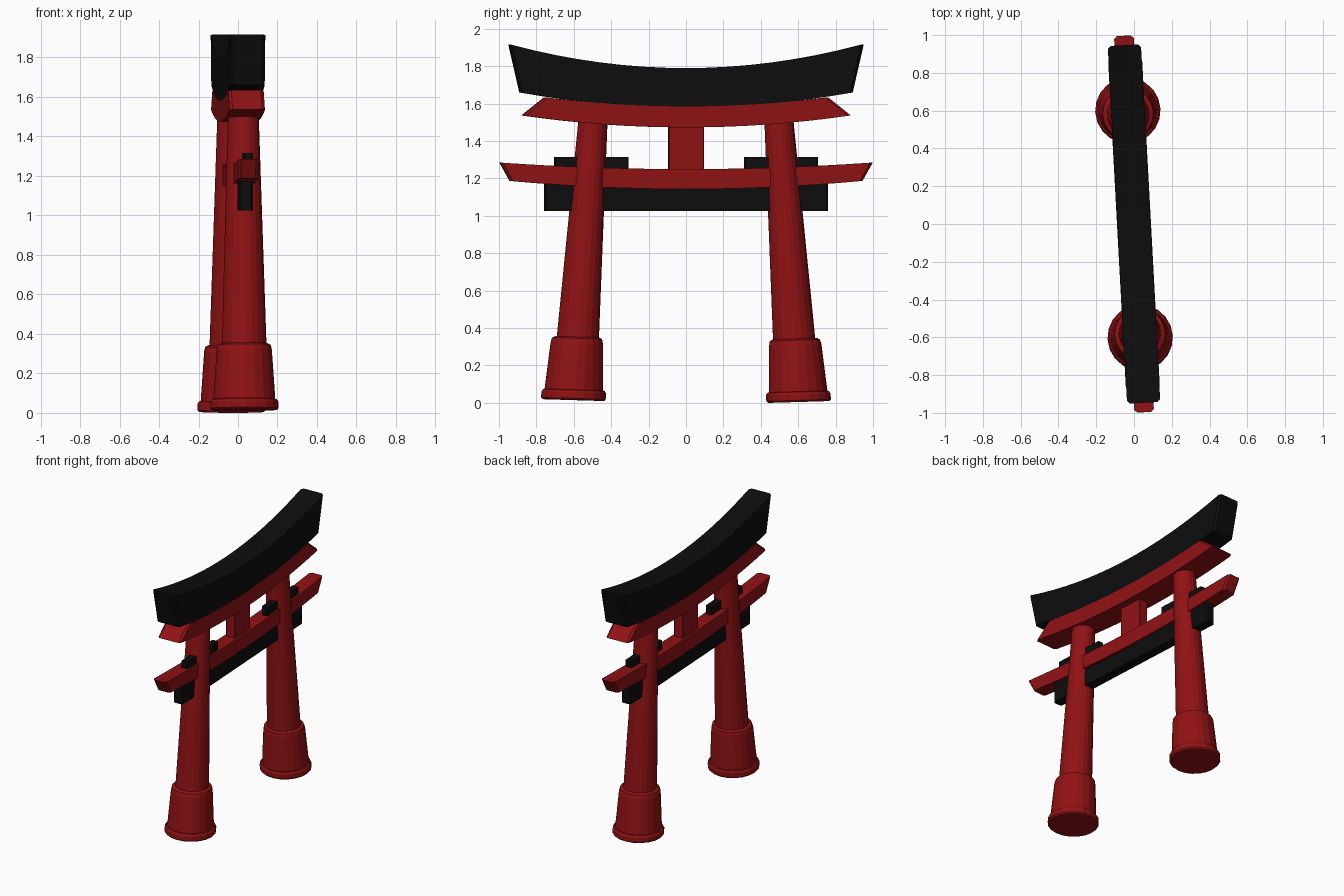
import bpy, bmesh, math

if "Cube" in bpy.data.objects:
    bpy.data.objects.remove(bpy.data.objects["Cube"])

YAW = math.radians(3.1)      # whole gate is turned slightly about z
SIDES = 20


def material(name, rgb):
    m = bpy.data.materials.new(name)
    m.diffuse_color = (*rgb, 1)
    m.use_nodes = True
    m.node_tree.nodes["Principled BSDF"].inputs["Base Color"].default_value = m.diffuse_color
    return m


RED = material("red_paint", (0.28, 0.006, 0.007))
BLACK = material("black_paint", (0.004, 0.004, 0.004))


def finish(name, bm, mat, smooth=False):
    bmesh.ops.recalc_face_normals(bm, faces=bm.faces)
    me = bpy.data.meshes.new(name)
    bm.to_mesh(me)
    bm.free()
    me.materials.append(mat)
    ob = bpy.data.objects.new(name, me)
    bpy.context.collection.objects.link(ob)
    ob.rotation_euler.z = YAW
    if smooth:
        bpy.ops.object.select_all(action='DESELECT')
        ob.select_set(True)
        bpy.context.view_layer.objects.active = ob
        bpy.ops.object.shade_smooth_by_angle(angle=math.radians(20))
    return ob


def loft(bm, rings):
    """Skin a list of point rings and cap both ends."""
    loops = [[bm.verts.new(p) for p in r] for r in rings]
    n = len(loops[0])
    for a, b in zip(loops, loops[1:]):
        for i in range(n):
            j = (i + 1) % n
            bm.faces.new((a[i], a[j], b[j], b[i]))
    bm.faces.new(loops[0])
    bm.faces.new(loops[-1])


def beam(name, mat, half_w, top, bottom, x=0, y=0, chamfer=0.015, segs=16):
    """Curved beam; top and bottom are (half length, middle z, end z)."""
    cut = 1 - chamfer / top[0]
    ts = [-1] + [cut * (2 * i / segs - 1) for i in range(segs + 1)] + [1]
    rings = []
    for t in ts:
        w = half_w - (chamfer if abs(t) == 1 else 0)
        (yt, zt), (yb, zb) = [(y + L * t, m + (e - m) * t * t)
                              for L, m, e in (top, bottom)]
        rings.append([(x - w, yb, zb), (x + w, yb, zb),
                      (x + w, yt, zt), (x - w, yt, zt)])
    bm = bmesh.new()
    loft(bm, rings)
    finish(name, bm, mat, smooth=segs > 1)


def column(name, side, profile, lift):
    """Leaning round part; profile rows are (centre y, z, radius, tilt)."""
    bm = bmesh.new()
    rings = []
    for cy, z, r, tilt in profile:
        ring = []
        for i in range(SIDES):
            a = 2 * math.pi * i / SIDES
            dy = r * math.sin(a)
            ring.append((r * math.cos(a), side * (cy + dy), z + lift + tilt * dy))
        rings.append(ring)
    loft(bm, rings)
    finish(name, bm, RED)


# Roof beam and the red beam beneath it
beam("roof_beam", BLACK, 0.088, (0.948, 1.79, 1.917), (0.889, 1.58, 1.66))
beam("under_roof_beam", RED, 0.09, (0.757, 1.585, 1.634), (0.878, 1.473, 1.537))

# Lower tie beam, black board below it, centre strut
beam("tie_beam", RED, 0.052, (0.998, 1.25, 1.285), (0.943, 1.143, 1.187))
beam("lower_board", BLACK, 0.036, (0.76, 1.16, 1.18), (0.76, 1.025, 1.025),
     chamfer=0.01, segs=1)
beam("centre_strut", RED, 0.036, (0.095, 1.50, 1.50), (0.095, 1.23, 1.23),
     chamfer=0.004, segs=1)

# Leaning pillars with sleeve, foot ring and wedges, one set per side
for side, tag, lift in ((-1, "near", 0.01), (1, "far", 0.0)):
    column(f"{tag}_pillar", side,
           [(0.582, 0.28, 0.116, 0.03), (0.579, 0.34, 0.113, 0.03),
            (0.54, 0.90, 0.096, 0.04), (0.498, 1.50, 0.078, 0.04)], lift)
    column(f"{tag}_sleeve", side,
           [(0.602, 0.03, 0.158, 0.03), (0.600, 0.07, 0.156, 0.03),
            (0.585, 0.31, 0.140, 0.03), (0.583, 0.335, 0.134, 0.03),
            (0.583, 0.343, 0.118, 0.03)], lift)
    column(f"{tag}_foot", side,
           [(0.603, 0.005, 0.164, 0.03), (0.603, 0.014, 0.173, 0.03),
            (0.601, 0.046, 0.173, 0.03), (0.600, 0.058, 0.165, 0.03),
            (0.600, 0.063, 0.150, 0.03)], lift)
    beam(f"{tag}_wedge", BLACK, 0.024, (0.198, 1.315, 1.315),
         (0.198, 1.22, 1.22), x=0.015, y=side * 0.508, chamfer=0.006, segs=1)
